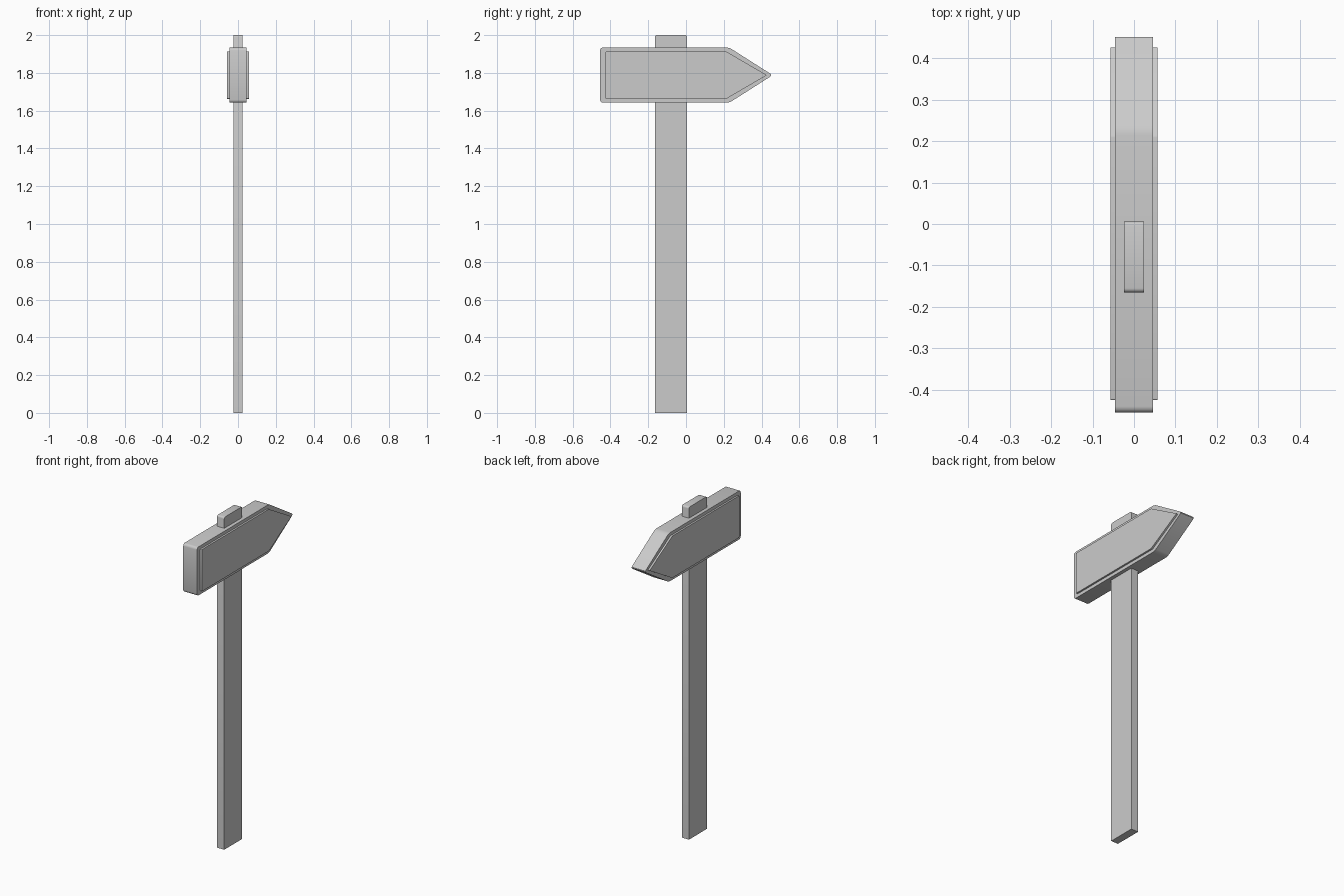
import bpy, bmesh

if "Cube" in bpy.data.objects:
    bpy.data.objects.remove(bpy.data.objects["Cube"])


def prism(name, profile, half_x, radius=0.0, z_min=-1.0):
    """Extrude a (y, z) profile along x; round its corners that lie above z_min."""
    bm = bmesh.new()
    face = bm.faces.new([bm.verts.new((-half_x, y, z)) for y, z in profile])
    ext = bmesh.ops.extrude_face_region(bm, geom=[face])
    moved = [g for g in ext["geom"] if isinstance(g, bmesh.types.BMVert)]
    bmesh.ops.translate(bm, verts=moved, vec=(2 * half_x, 0, 0))
    if radius:
        edges = [e for e in bm.edges
                 if abs(e.verts[0].co.x - e.verts[1].co.x) > half_x
                 and e.verts[0].co.z > z_min]
        bmesh.ops.bevel(bm, geom=edges, offset=radius, segments=3,
                        profile=0.5, affect='EDGES')
    bmesh.ops.recalc_face_normals(bm, faces=bm.faces)
    mesh = bpy.data.meshes.new(name)
    bm.to_mesh(mesh)
    bm.free()
    obj = bpy.data.objects.new(name, mesh)
    bpy.context.collection.objects.link(obj)
    bpy.ops.object.select_all(action='DESELECT')
    obj.select_set(True)
    bpy.context.view_layer.objects.active = obj
    bpy.ops.object.shade_smooth_by_angle(angle=0.6)
    return obj


def arrow(back, bend, tip, half_height, mid=1.788):
    """Pentagon pointing along +y."""
    return [(back, mid - half_height), (bend, mid - half_height), (tip, mid),
            (bend, mid + half_height), (back, mid + half_height)]


# Upright plank, top corners eased
prism("post", [(-0.165, 0), (0.006, 0), (0.006, 2), (-0.165, 2)],
      0.024, radius=0.01, z_min=1)

# Arrow board with rounded corners
prism("sign_board", arrow(-0.455, 0.229, 0.459, 0.146), 0.046, radius=0.015)

# Raised panel showing on both faces of the board
prism("sign_panel", arrow(-0.425, 0.212, 0.428, 0.126), 0.057, radius=0.004)
